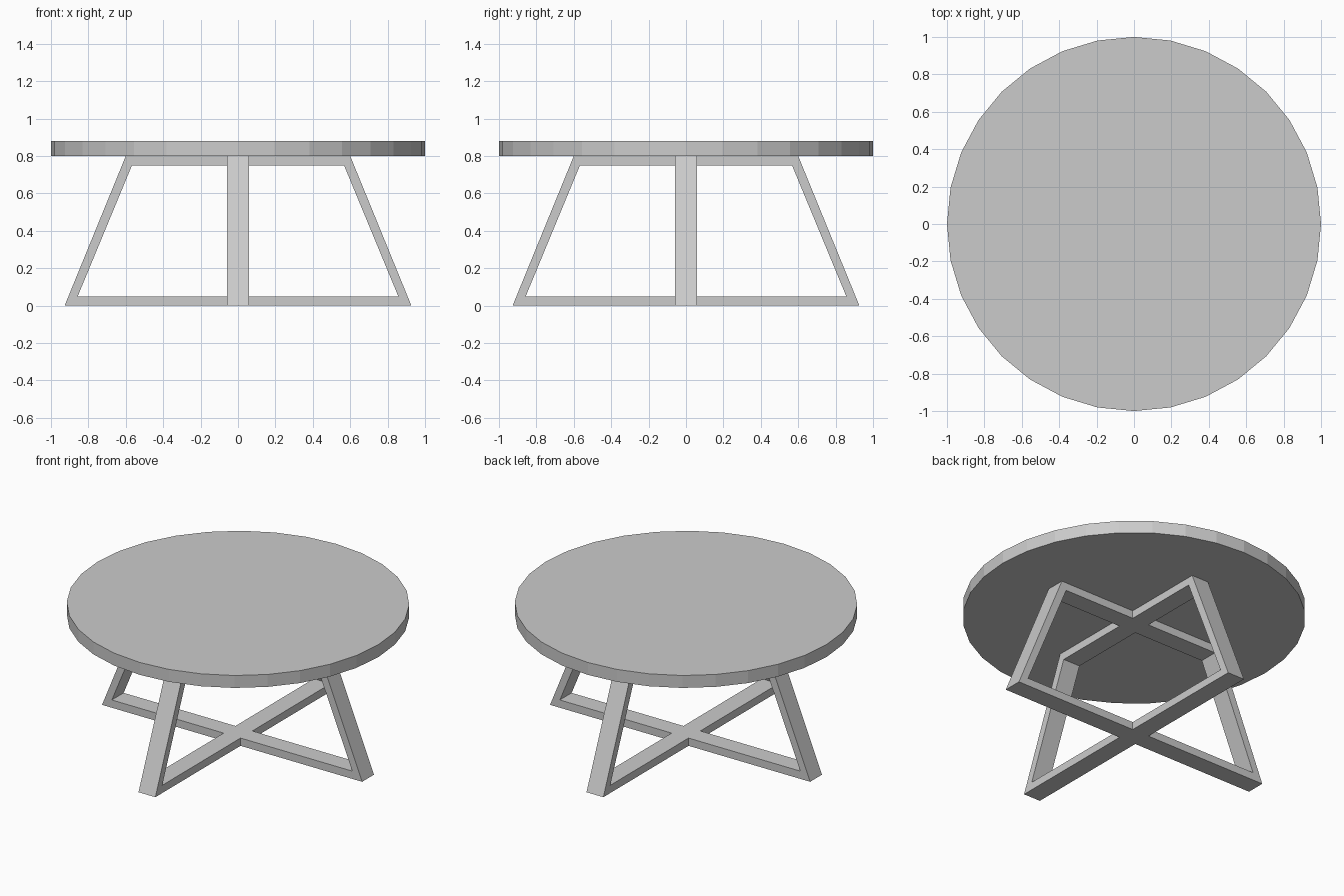
import bpy, bmesh
from mathutils import Matrix
from math import pi

if "Cube" in bpy.data.objects:
    bpy.data.objects.remove(bpy.data.objects["Cube"])

# Round tabletop: 32-sided flat disc
bpy.ops.mesh.primitive_cylinder_add(vertices=32, radius=1, depth=0.08, location=(0, 0, 0.84))
bpy.context.object.name = "tabletop"

# Crossed base: four C-shaped trapezoid arms meeting at a shared centre
H = 0.06                                                      # half width of the bars
OUTER = [(H, 0), (0.927, 0), (0.6, 0.8), (H, 0.8)]
INNER = [(H, 0.05), (0.857, 0.05), (0.567, 0.75), (H, 0.75)]

bm = bmesh.new()


def quad(points, rot=Matrix()):
    bm.faces.new([bm.verts.new(rot @ Matrix.Translation(p).to_translation()) for p in points])


for k in range(4):
    rot = Matrix.Rotation(k * pi / 2, 4, 'Z')
    for i in range(3):
        # outside and inside walls of each bar
        for prof in (OUTER, INNER):
            (x0, z0), (x1, z1) = prof[i], prof[i + 1]
            quad([(x0, -H, z0), (x1, -H, z1), (x1, H, z1), (x0, H, z0)], rot)
        # flat side faces of each bar
        for y in (-H, H):
            ring = [OUTER[i], OUTER[i + 1], INNER[i + 1], INNER[i]]
            quad([(x, y, z) for x, z in ring], rot)

# Centre squares closing the crossing of the upper and lower bars
for z in (0, 0.05, 0.75, 0.8):
    quad([(-H, -H, z), (H, -H, z), (H, H, z), (-H, H, z)])

bmesh.ops.remove_doubles(bm, verts=bm.verts[:], dist=1e-4)
bmesh.ops.recalc_face_normals(bm, faces=bm.faces[:])
# Merge the coplanar faces at the crossing
bmesh.ops.dissolve_limit(bm, angle_limit=0.01, verts=bm.verts[:], edges=bm.edges[:])
mesh = bpy.data.meshes.new("crossed_base")
bm.to_mesh(mesh)
bm.free()
base = bpy.data.objects.new("crossed_base", mesh)
bpy.context.collection.objects.link(base)
